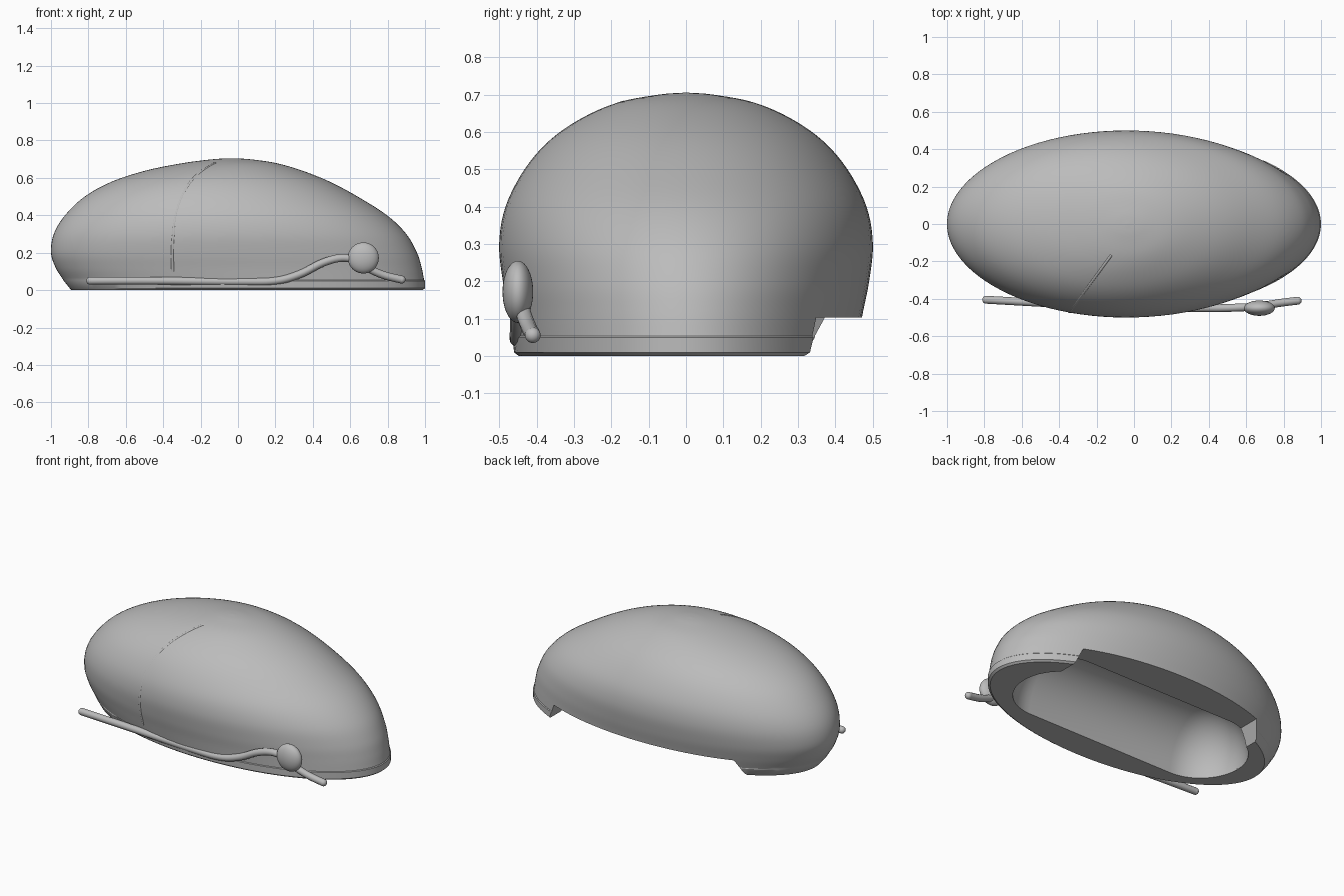
import bpy, bmesh, math
from mathutils import Vector

if "Cube" in bpy.data.objects:
    bpy.data.objects.remove(bpy.data.objects["Cube"], do_unlink=True)

grey = bpy.data.materials.new("plain grey")
grey.use_nodes = True
grey.diffuse_color = (0.5, 0.5, 0.5, 1)
grey.node_tree.nodes["Principled BSDF"].inputs["Base Color"].default_value = (0.5, 0.5, 0.5, 1)


def add_object(name, data):
    obj = bpy.data.objects.new(name, data)
    bpy.context.collection.objects.link(obj)
    data.materials.append(grey)
    return obj


def activate(obj):
    bpy.ops.object.select_all(action='DESELECT')
    obj.select_set(True)
    bpy.context.view_layer.objects.active = obj


def mesh_object(name, bm):
    bmesh.ops.recalc_face_normals(bm, faces=bm.faces[:])
    mesh = bpy.data.meshes.new(name)
    bm.to_mesh(mesh)
    bm.free()
    return add_object(name, mesh)


def smooth(obj, degrees=30):
    activate(obj)
    bpy.ops.object.shade_smooth_by_angle(angle=math.radians(degrees))


def catmull(points, steps):
    """Smooth list of vectors passing through the given points."""
    pts = [Vector(p) for p in points]
    pts = [2 * pts[0] - pts[1]] + pts + [2 * pts[-1] - pts[-2]]
    out = []
    for a, b, c, d in zip(pts, pts[1:], pts[2:], pts[3:]):
        for i in range(steps):
            t = i / steps
            out.append(0.5 * (2 * b + (c - a) * t + (2 * a - 5 * b + 4 * c - d) * t ** 2
                              + (3 * b - a - 3 * c + d) * t ** 3))
    return out + [pts[-2]]


def loft(name, sections, sides):
    """Closed skin over rings, each given as centre and two half axes."""
    bm = bmesh.new()
    turns = [2 * math.pi * i / sides for i in range(sides)]
    rings = [[bm.verts.new(c + u * math.cos(a) + v * math.sin(a)) for a in turns]
             for c, u, v in sections]
    for low, high in zip(rings, rings[1:]):
        for i in range(sides):
            j = (i + 1) % sides
            bm.faces.new((low[i], low[j], high[j], high[i]))
    bm.faces.new(rings[0][::-1])
    bm.faces.new(rings[-1])
    return mesh_object(name, bm)


def tube(name, points, radius):
    curve = bpy.data.curves.new(name, 'CURVE')
    curve.dimensions = '3D'
    curve.bevel_depth = radius
    curve.bevel_resolution = 4
    curve.use_fill_caps = True
    spline = curve.splines.new('POLY')
    spline.points.add(len(points) - 1)
    for p, co in zip(spline.points, points):
        p.co = (*co, 1)
    activate(add_object(name, curve))
    bpy.ops.object.convert(target='MESH')
    smooth(bpy.context.object, 50)


def ball(name, centre, scale):
    bm = bmesh.new()
    bmesh.ops.create_uvsphere(bm, u_segments=32, v_segments=20, radius=1)
    bmesh.ops.scale(bm, vec=scale, verts=bm.verts)
    bmesh.ops.translate(bm, vec=centre, verts=bm.verts)
    smooth(mesh_object(name, bm))


# Shell levels: height, left end, right end, half depth
base = [(0, -.89, .987, .447), (.01, -.9, 1, .46), (.05, -.932, 1, .465)]
upper = catmull([(.054, -.934, .995, .462), (.12, -.975, .982, .474), (.2, -1, .957, .49),
                 (.3, -.985, .9, .5), (.4, -.925, .797, .483), (.5, -.82, .64, .432),
                 (.58, -.675, .49, .362), (.64, -.49, .34, .273), (.68, -.29, .2, .177),
                 (.7, -.13, .06, .07), (.705, -.04, -.03, .005)], 5)

# Domed shell lofted from elliptical rings
shell = loft("domed_shell", [(Vector(((lo + hi) / 2, 0, z)), Vector(((hi - lo) / 2, 0, 0)),
                              Vector((0, depth, 0))) for z, lo, hi, depth in base + upper], 96)

# Capsule-shaped hollow underneath
RADIUS = .27
sections = []
for centre, start in ((-.49, -89), (.54, 0)):
    for i in range(13):
        a = math.radians(start + 89 * i / 12)
        r = RADIUS * math.cos(a)
        sections.append((Vector((centre + RADIUS * math.sin(a), 0, 0)),
                         Vector((0, r, 0)), Vector((0, 0, r * 1.15))))
hollow = loft("hollow_cutter", sections, 48)

# Opening in the rear rim, flaring downwards
bm = bmesh.new()
bmesh.ops.create_cube(bm, size=1)
bmesh.ops.scale(bm, vec=(1.255, .6, .2), verts=bm.verts)
bmesh.ops.translate(bm, vec=(.038, .45, .003), verts=bm.verts)
for v in bm.verts:
    if v.co.z < 0:
        v.co.x += math.copysign(.09, v.co.x)
opening = mesh_object("opening_cutter", bm)

for cutter in (hollow, opening):
    mod = shell.modifiers.new("cut", 'BOOLEAN')
    mod.operation = 'DIFFERENCE'
    mod.solver = 'EXACT'
    mod.object = cutter
    activate(shell)
    bpy.ops.object.modifier_apply(modifier=mod.name)
    bpy.data.objects.remove(cutter, do_unlink=True)
smooth(shell, 25)


# Thin seam half sunk into the front of the shell, on a slanted upright plane
def seam_point(level):
    z, left, right, depth = level
    inner, outer = 0.0, -.6
    for _ in range(30):
        y = (inner + outer) / 2
        x = -.11 + .74 * (y + .15) - .15 * max(0, .3 - z)
        r = ((2 * x - left - right) / (right - left)) ** 2 + (y / depth) ** 2
        inner, outer = (y, outer) if r < .975 else (inner, y)
    return Vector((x, y, z - .005))


tube("front_seam", [seam_point(v) for v in upper if .1 < v[0] < .685], .009)

# Bent arm along the front with a flattened knob and rounded tips
arm = catmull([(-.79, -.405, .05), (-.4, -.427, .05), (0, -.449, .046),
               (.2, -.451, .05), (.33, -.45, .085), (.45, -.45, .145),
               (.55, -.447, .172), (.63, -.443, .16), (.7, -.435, .115),
               (.78, -.422, .08), (.875, -.41, .056)], 6)
tube("front_arm", arm, .021)
ball("arm_knob", (.67, -.45, .172), (.083, .041, .083))
for side, tip in (("right", arm[0]), ("left", arm[-1])):
    ball("arm_tip_" + side, tip, (.021, .021, .021))
